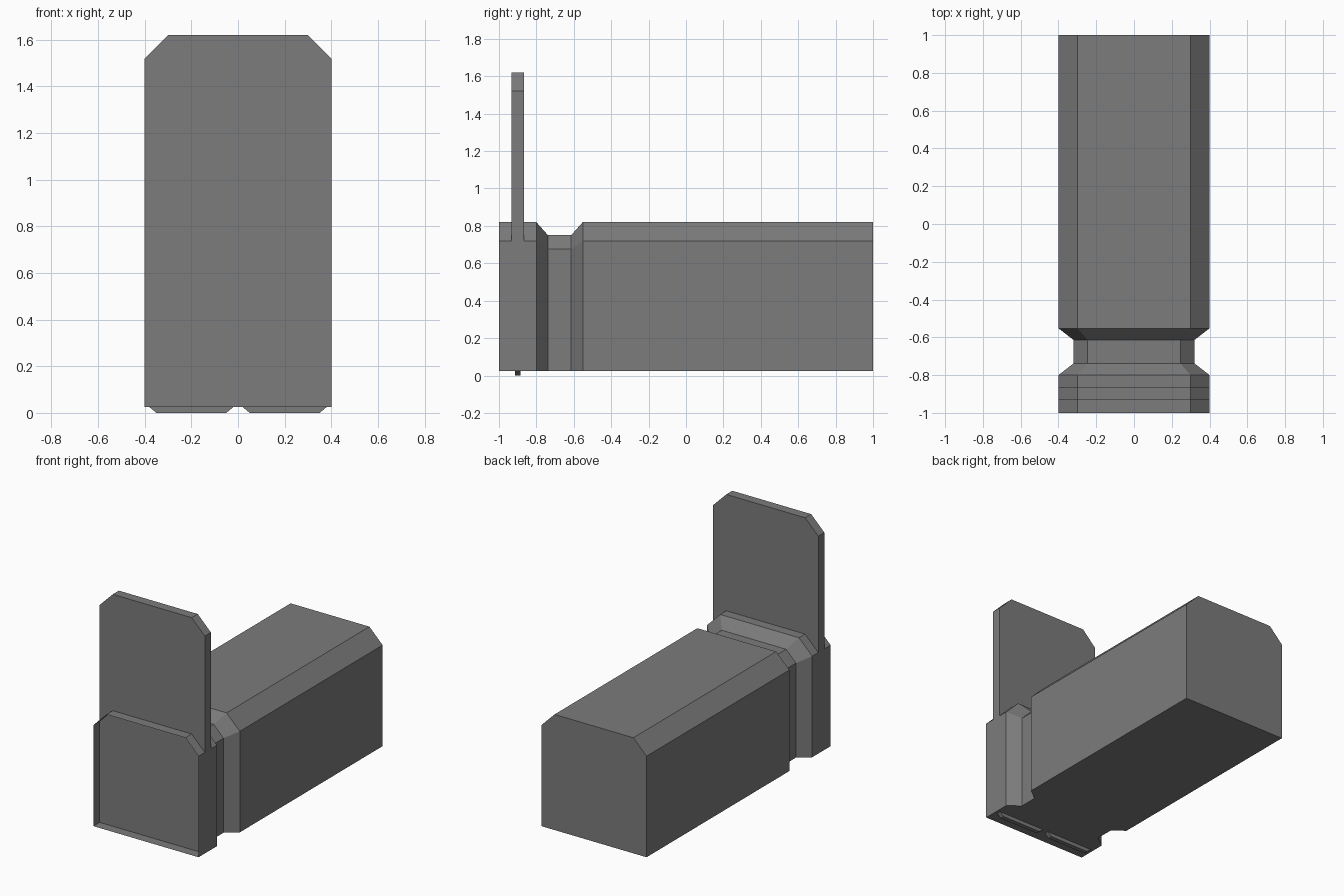
import bpy

if "Cube" in bpy.data.objects:
    bpy.data.objects.remove(bpy.data.objects["Cube"])

grey = bpy.data.materials.new("dark_grey")
grey.diffuse_color = (0.2, 0.2, 0.2, 1)
grey.use_nodes = True
grey.node_tree.nodes["Principled BSDF"].inputs["Base Color"].default_value = grey.diffuse_color

FLOOR = 0.025


def make_object(name, verts, faces):
    mesh = bpy.data.meshes.new(name)
    mesh.from_pydata(verts, [], faces)
    mesh.materials.append(grey)
    obj = bpy.data.objects.new(name, mesh)
    bpy.context.collection.objects.link(obj)
    return obj


def loft(name, sections, open_front=False):
    """Join (y, outline) sections; outlines run counter-clockwise seen from the front."""
    n = len(sections[0][1])
    verts = [(x, y, z) for y, outline in sections for x, z in outline]
    faces = []
    for s in range(len(sections) - 1):
        a, b = s * n, (s + 1) * n
        for k in range(n):
            j = (k + 1) % n
            faces.append((a + k, b + k, b + j, a + j))
    last = (len(sections) - 1) * n
    faces.append(tuple(reversed(range(last, last + n))))
    if not open_front:
        faces.append(tuple(range(n)))
    return make_object(name, verts, faces)


def chamfered(w, top, c):
    """Box outline with its two upper corners cut off."""
    return [(-w, FLOOR), (w, FLOOR), (w, top - c), (w - c, top),
            (-w + c, top), (-w, top - c)]


# Thin-walled housing, open at the front, with a narrow neck
full = chamfered(0.4, 0.82, 0.1)
neck = chamfered(0.32, 0.75, 0.075)
loft("housing", [(-1, full), (-0.8, full), (-0.738, neck),
                 (-0.614, neck), (-0.552, full), (1, full)], open_front=True)

# Upright plate closing the housing just behind its front rim
plate = chamfered(0.4, 1.62, 0.1)
loft("upright_plate", [(-0.932, plate), (-0.866, plate)])

# Two small tapered feet under the plate
for side, sign in (("left", -1), ("right", 1)):
    cx = 0.2 * sign
    foot = [(cx - 0.15, 0), (cx + 0.15, 0),
            (cx + 0.18, FLOOR), (cx - 0.18, FLOOR)]
    loft(side + "_foot", [(-0.915, foot), (-0.885, foot)])
